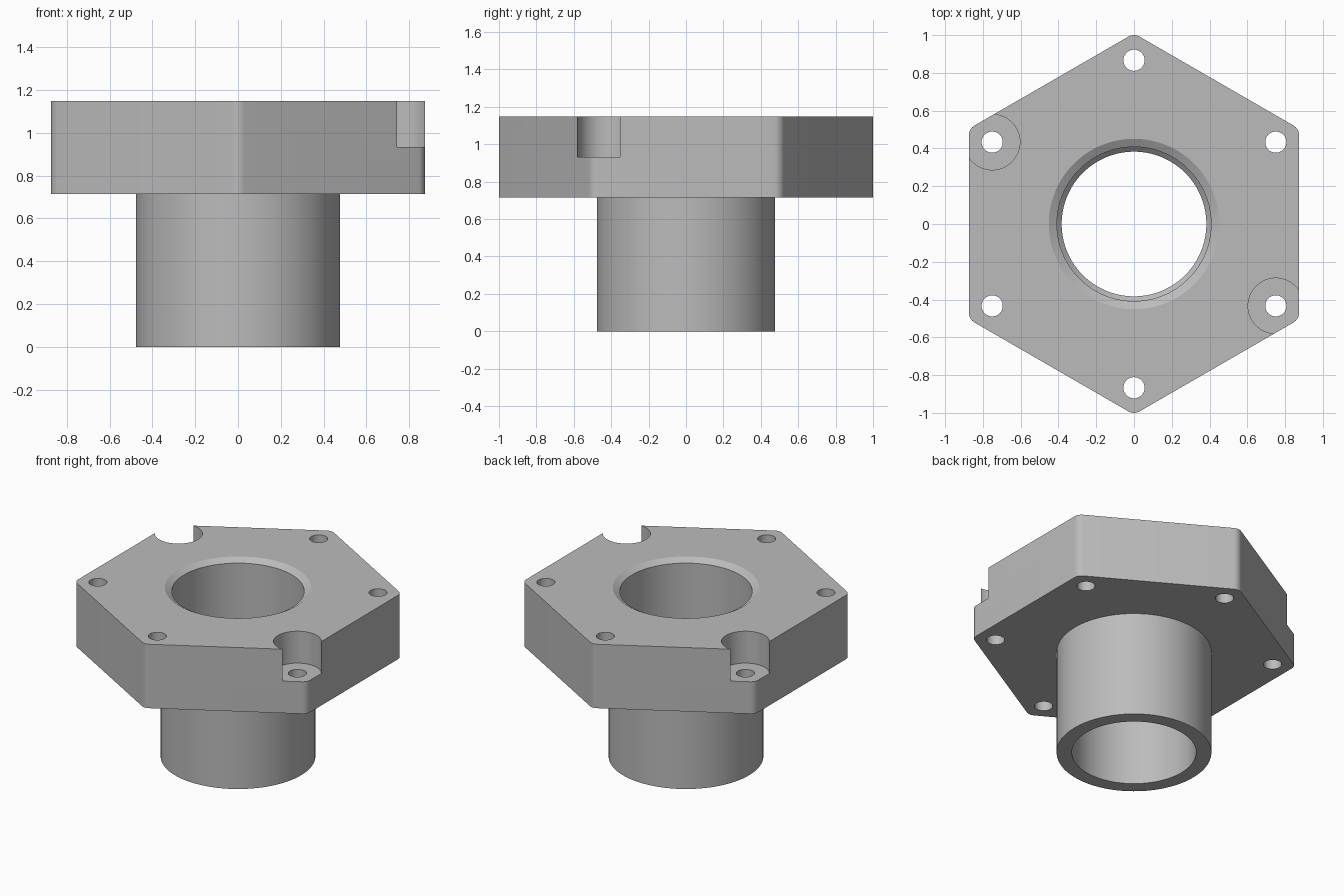
import bpy, bmesh
from math import sin, cos, pi, radians

FLANGE_BOTTOM, FLANGE_TOP = 0.714, 1.149
BOLT_CIRCLE = 0.867

if "Cube" in bpy.data.objects:
    bpy.data.objects.remove(bpy.data.objects["Cube"])

grey = bpy.data.materials.new("plain grey")
grey.use_nodes = True
colour = (0.5, 0.5, 0.5, 1)
grey.diffuse_color = colour
grey.node_tree.nodes["Principled BSDF"].inputs["Base Color"].default_value = colour


def make_object(name, bm):
    bmesh.ops.recalc_face_normals(bm, faces=bm.faces)
    mesh = bpy.data.meshes.new(name)
    bm.to_mesh(mesh)
    bm.free()
    mesh.materials.append(grey)
    obj = bpy.data.objects.new(name, mesh)
    bpy.context.collection.objects.link(obj)
    return obj


def lathe(name, profile, centre=(0, 0), sides=128):
    """Closed solid from (radius, height) rings with flat end caps."""
    bm = bmesh.new()
    rings = [[bm.verts.new((centre[0] + r * cos(2 * pi * i / sides),
                            centre[1] + r * sin(2 * pi * i / sides), z))
              for i in range(sides)] for r, z in profile]
    for low, high in zip(rings, rings[1:]):
        for i in range(sides):
            j = (i + 1) % sides
            bm.faces.new((low[i], low[j], high[j], high[i]))
    bm.faces.new(rings[0])
    bm.faces.new(rings[-1])
    return make_object(name, bm)


def rounded_hexagon(name, core, radius, z0, z1, steps=8):
    """Hexagonal prism with corners on the y axis, rounded by radius."""
    bm = bmesh.new()
    outline = []
    for k in range(6):
        mid = radians(90 + 60 * k)
        for s in range(steps + 1):
            a = mid + radians(60) * (s / steps - 0.5)
            outline.append(bm.verts.new((core * cos(mid) + radius * cos(a),
                                         core * sin(mid) + radius * sin(a), z0)))
    base = bm.faces.new(outline)
    top = bmesh.ops.extrude_face_region(bm, geom=[base])["geom"]
    bmesh.ops.translate(bm, vec=(0, 0, z1 - z0),
                        verts=[v for v in top if isinstance(v, bmesh.types.BMVert)])
    return make_object(name, bm)


def combine(target, tool, operation):
    mod = target.modifiers.new(tool.name, "BOOLEAN")
    mod.operation, mod.solver, mod.object = operation, "EXACT", tool
    bpy.context.view_layer.update()
    graph = bpy.context.evaluated_depsgraph_get()
    result = bpy.data.meshes.new_from_object(target.evaluated_get(graph))
    target.modifiers.clear()
    target.data = result
    bpy.data.objects.remove(tool)


# Hexagonal flange with the tube below it
flange = rounded_hexagon("flanged_sleeve", 0.942, 0.058, FLANGE_BOTTOM, FLANGE_TOP)
combine(flange, lathe("tube", [(0.477, 0), (0.477, 0.9)]), "UNION")

# Stepped bore with a chamfered mouth
bore = [(0.383, -0.1), (0.383, 0.69), (0.408, 0.714), (0.408, FLANGE_TOP - 0.025),
        (0.451, FLANGE_TOP), (0.451, FLANGE_TOP + 0.1)]
combine(flange, lathe("bore", bore), "DIFFERENCE")

# Bolt holes at the corners, two opposite ones with counterbores
for k in range(6):
    angle = radians(30 + 60 * k)
    spot = (BOLT_CIRCLE * cos(angle), BOLT_CIRCLE * sin(angle))
    combine(flange, lathe("bolt_hole", [(0.056, 0.6), (0.056, 1.3)], spot, 48), "DIFFERENCE")
    if k in (2, 5):
        combine(flange, lathe("counterbore", [(0.147, 0.932), (0.147, 1.3)], spot, 64), "DIFFERENCE")

bpy.ops.object.select_all(action="DESELECT")
flange.select_set(True)
bpy.context.view_layer.objects.active = flange
bpy.ops.object.shade_smooth_by_angle(angle=radians(20))
